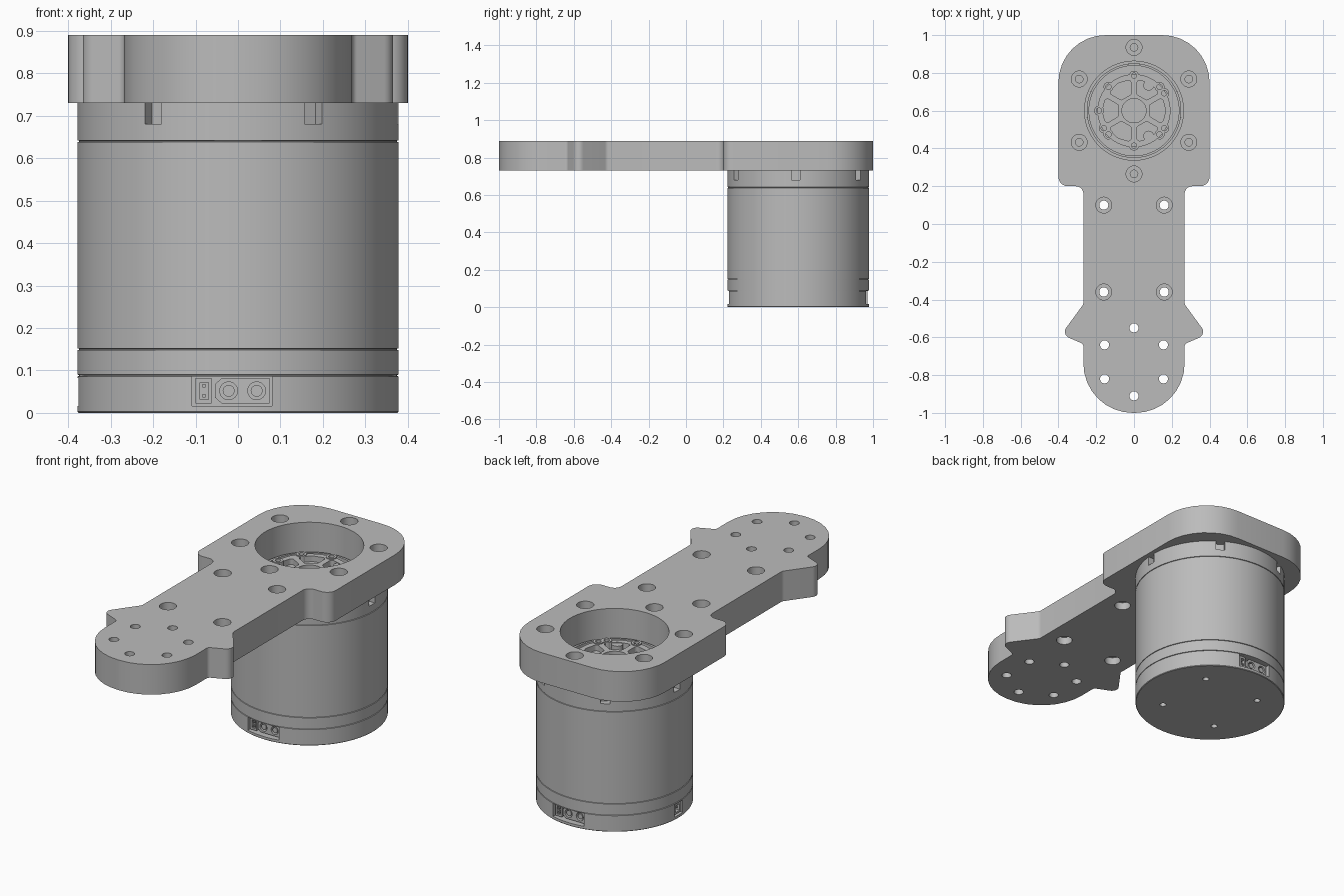
import bpy, bmesh, math
from math import cos, sin, pi, radians
from mathutils import Vector, Matrix

if "Cube" in bpy.data.objects:
    bpy.data.objects.remove(bpy.data.objects["Cube"])

grey = bpy.data.materials.new("machined_grey")
grey.use_nodes = True
grey.diffuse_color = (0.5, 0.5, 0.5, 1)
grey.node_tree.nodes["Principled BSDF"].inputs["Base Color"].default_value = (0.5, 0.5, 0.5, 1)

AXIS = Vector((0, 0.6, 0))      # motor axis
R = 0.378                       # motor radius
Z0, Z1 = 0.73, 0.89             # arm underside and top


def finish(name, bm):
    bmesh.ops.remove_doubles(bm, verts=bm.verts, dist=1e-5)
    bmesh.ops.recalc_face_normals(bm, faces=bm.faces)
    me = bpy.data.meshes.new(name)
    bm.to_mesh(me)
    bm.free()
    me.materials.append(grey)
    ob = bpy.data.objects.new(name, me)
    bpy.context.collection.objects.link(ob)
    return ob


def prism(name, pts, z0, z1, matrix=Matrix()):
    bm = bmesh.new()
    face = bm.faces.new([bm.verts.new((x, y, z0)) for x, y in pts])
    out = bmesh.ops.extrude_face_region(bm, geom=[face])["geom"]
    bmesh.ops.translate(bm, vec=(0, 0, z1 - z0),
                        verts=[g for g in out if isinstance(g, bmesh.types.BMVert)])
    bmesh.ops.transform(bm, matrix=matrix, verts=bm.verts)
    return finish(name, bm)


def cylinder(name, x, y, r, z0, z1, matrix=Matrix(), n=32):
    ring = [(x + r * cos(2 * pi * i / n), y + r * sin(2 * pi * i / n)) for i in range(n)]
    return prism(name, ring, z0, z1, matrix)


def box(name, x0, x1, y0, y1, z0, z1, matrix=Matrix()):
    return prism(name, [(x0, y0), (x1, y0), (x1, y1), (x0, y1)], z0, z1, matrix)


def lathe(name, profile, center, n=96, closed=False):
    bm = bmesh.new()
    vs = [bm.verts.new((r, 0, z)) for r, z in profile]
    pairs = list(zip(vs, vs[1:])) + ([(vs[-1], vs[0])] if closed else [])
    edges = [bm.edges.new(p) for p in pairs]
    bmesh.ops.spin(bm, geom=vs + edges, cent=(0, 0, 0), axis=(0, 0, 1), angle=2 * pi, steps=n)
    bmesh.ops.translate(bm, verts=bm.verts, vec=center)
    return finish(name, bm)


def fillet(corners, steps=8):
    """Round each (x, y, radius) corner of a closed outline."""
    pts = []
    for i, (x, y, r) in enumerate(corners):
        p = Vector((x, y))
        a = (Vector(corners[i - 1][:2]) - p).normalized()
        b = (Vector(corners[(i + 1) % len(corners)][:2]) - p).normalized()
        half = a.angle(b) / 2
        mid = p + (a + b).normalized() * (r / sin(half))
        start, end = p + a * (r / math.tan(half)) - mid, p + b * (r / math.tan(half)) - mid
        turn = start.angle_signed(end)
        for k in range(steps + 1):
            t = -turn * k / steps
            pts.append((mid.x + start.x * cos(t) - start.y * sin(t),
                        mid.y + start.x * sin(t) + start.y * cos(t)))
    return pts


def cut(ob, cutters):
    for c in cutters:
        m = ob.modifiers.new("cut", 'BOOLEAN')
        m.operation, m.solver, m.object = 'DIFFERENCE', 'EXACT', c
    bpy.context.view_layer.update()
    me = bpy.data.meshes.new_from_object(ob.evaluated_get(bpy.context.evaluated_depsgraph_get()))
    ob.modifiers.clear()
    ob.data = me
    for c in cutters:
        bpy.data.objects.remove(c)


def polar(r, deg, c=AXIS):
    return c.x + r * cos(radians(deg)), c.y + r * sin(radians(deg))


def about_motor(deg):
    return Matrix.Translation(AXIS) @ Matrix.Rotation(radians(deg), 4, 'Z')


# Arm plate: rounded head, narrow neck, two ears and a round tail
side = [(0.4, 1.0, 0.25), (0.4, 0.2, 0.05), (0.268, 0.2, 0.04), (0.268, -0.425, 0.03),
        (0.385, -0.585, 0.035), (0.268, -0.635, 0.02), (0.268, -1.0, 0.262)]
outline = fillet(side + [(-x, y, r) for x, y, r in reversed(side)])
arm = prism("arm_plate", outline, Z0, Z1)
cutters = [cylinder("cutter", 0, 0.6, 0.262, Z0 - 0.1, Z1 + 0.1, n=96)]
for i in range(6):
    x, y = polar(0.335, 30 + 60 * i)
    cutters += [cylinder("cutter", x, y, 0.042, Z1 - 0.07, Z1 + 0.1),
                cylinder("cutter", x, y, 0.02, Z0 - 0.1, Z1 + 0.05)]
    x, y = polar(0.18, 30 + 60 * i, Vector((0, -0.73, 0)))
    cutters.append(cylinder("cutter", x, y, 0.024, Z0 - 0.1, Z1 + 0.1))
for x in (-0.16, 0.16):
    for y in (0.1, -0.36):
        cutters += [cylinder("cutter", x, y, 0.042, Z1 - 0.06, Z1 + 0.1),
                    cylinder("cutter", x, y, 0.04, Z0 - 0.1, Z0 + 0.04),
                    cylinder("cutter", x, y, 0.024, Z0 - 0.05, Z1 + 0.05)]
cut(arm, cutters)

# Motor housing: turned body with seam grooves and a recessed top
profile = [(0, 0), (R - 0.003, 0), (R, 0.003)]
for z in (0.088, 0.15, 0.64):
    profile += [(R, z - 0.002), (R - 0.004, z - 0.001), (R - 0.004, z + 0.001), (R, z + 0.002)]
profile += [(R, Z0), (0.25, Z0), (0.25, 0.7), (0, 0.7)]
motor = lathe("motor_housing", profile, AXIS, 128)
cutters = []
for i in range(6):
    cutters.append(box("cutter", 0.345, 0.45, -0.023, 0.023, 0.68, Z0 + 0.05, about_motor(60 * i - 2)))
for i in range(4):
    x, y = polar(0.24, 45 + 90 * i)
    cutters.append(cylinder("cutter", x, y, 0.016, -0.1, 0.04))
for turn in (0, 180):
    cutters.append(box("cutter", -0.108, 0.08, -0.5, -0.325, 0.016, 0.086, about_motor(turn)))
cutters.append(box("cutter", -0.5, -0.335, -0.035, 0.035, 0.016, 0.082, Matrix.Translation(AXIS)))
cut(motor, cutters)

# Power connectors at front and back: signal block plus a two-pin socket
for label, turn in (("front", 0), ("back", 180)):
    place = about_motor(turn)
    upright = place @ Matrix.Rotation(pi / 2, 4, 'X')
    signal = box(label + "_signal_block", -0.1, -0.062, -0.355, -0.32, 0.022, 0.082, place)
    cut(signal, [box("cutter", -0.09, -0.07, -0.4, -0.335, 0.032, 0.072, place)])
    for z in (0.04, 0.064):
        box(label + "_signal_pin", -0.084, -0.076, -0.355, -0.32, z - 0.004, z + 0.004, place)
    shape = [(-0.054, 0.036), (-0.038, 0.022), (0.074, 0.022), (0.074, 0.082),
             (-0.038, 0.082), (-0.054, 0.068)]
    socket = prism(label + "_power_socket", shape, 0.32, 0.355, upright)
    pins = (-0.022, 0.044)
    cut(socket, [cylinder("cutter", x, 0.052, 0.021, 0.335, 0.4, upright) for x in pins])
    for x in pins:
        cylinder(label + "_power_pin", x, 0.052, 0.014, 0.32, 0.352, upright, 16)

# Small side connector
side_place = Matrix.Translation(AXIS)
plug = box("side_connector", -0.37, -0.33, -0.028, 0.028, 0.022, 0.076, side_place)
cut(plug, [box("cutter", -0.4, -0.345, -0.018, 0.018, 0.032, 0.066, side_place)])
for y in (-0.008, 0.008):
    box("side_connector_pin", -0.362, -0.34, y - 0.003, y + 0.003, 0.045, 0.053, side_place)

# Bearing lip around the output flange
lathe("bearing_lip", [(0.238, 0.69), (0.25, 0.69), (0.25, 0.738), (0.238, 0.738)],
      AXIS, closed=True)

# Output flange with spoke pockets, hub recess and bolt holes
flange = cylinder("output_flange", 0, 0.6, 0.193, 0.69, 0.755, n=96)
pocket = fillet([(0.082, -0.03, 0.01), (0.15, -0.07, 0.015), (0.168, 0, 0.03),
                 (0.15, 0.07, 0.015), (0.082, 0.03, 0.01)][::-1], 4)
bolts = [polar(0.185, d) for d in (30, 43, 90, 137, 180, 210, 223, 270, 317, 330)]
cutters = [prism("cutter", pocket, 0.725, 0.8, about_motor(60 * i)) for i in range(6)]
cutters.append(cylinder("cutter", 0, 0.6, 0.064, 0.735, 0.8, n=48))
cutters += [cylinder("cutter", x, y, 0.014, 0.72, 0.8) for x, y in bolts]
cut(flange, cutters)
for x, y in bolts:
    lathe("flange_bolt_boss", [(0.014, 0.69), (0.026, 0.69), (0.026, 0.76), (0.014, 0.76)],
          (x, y, 0), 24, True)
for deg in (60, 300):
    x, y = polar(0.155, deg)
    lathe("flange_pin", [(0, 0.7), (0.028, 0.7), (0.028, 0.752), (0, 0.752)], (x, y, 0), 32)

# Smooth the curved walls and keep the edges crisp
bpy.ops.object.select_all(action='DESELECT')
for ob in bpy.context.collection.objects:
    if ob.type == 'MESH' and grey.name in ob.data.materials:
        ob.select_set(True)
        bpy.context.view_layer.objects.active = ob
bpy.ops.object.shade_smooth_by_angle(angle=radians(30))
